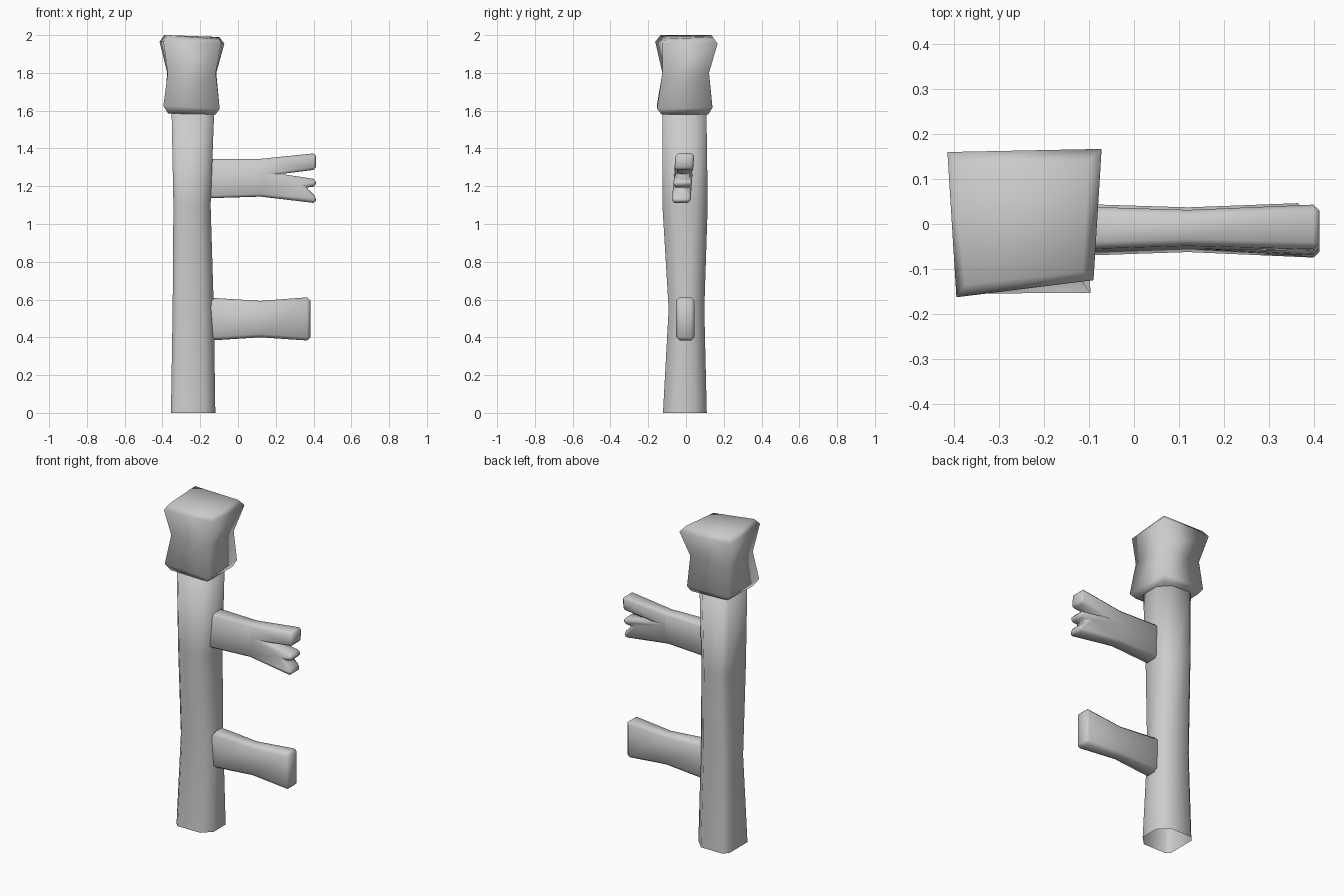
import bpy

if "Cube" in bpy.data.objects:
    bpy.data.objects.remove(bpy.data.objects["Cube"])


def make(name, verts, faces, bevel=0.0):
    me = bpy.data.meshes.new(name)
    me.from_pydata(verts, [], faces)
    me.update()
    me.polygons.foreach_set("use_smooth", [True] * len(me.polygons))
    ob = bpy.data.objects.new(name, me)
    bpy.context.collection.objects.link(ob)
    if bevel:
        m = ob.modifiers.new("soft_edges", 'BEVEL')
        m.width = bevel
        m.segments = 1
        m.limit_method = 'ANGLE'
        m.angle_limit = 0.7
    return ob


def loft(name, rings, cap_bottom=True, cap_top=True):
    n = len(rings[0])
    verts = [v for r in rings for v in r]
    faces = [(k * n + i, k * n + (i + 1) % n, (k + 1) * n + (i + 1) % n, (k + 1) * n + i)
             for k in range(len(rings) - 1) for i in range(n)]
    if cap_bottom:
        faces.append(tuple(reversed(range(n))))
    if cap_top:
        faces.append(tuple(range(len(verts) - n, len(verts))))
    return make(name, verts, faces)


def post_ring(z, x0, x1, y0, y1):
    # square with unevenly cut corners: front left, front right, back right, back left
    a, b, c, d = 0.025, 0.055, 0.06, 0.03
    return [(x0, y0 + a, z), (x0 + a, y0, z), (x1 - b, y0, z), (x1, y0 + b, z),
            (x1, y1 - c, z), (x1 - c, y1, z), (x0 + d, y1, z), (x0, y1 - d, z)]


def plank(name, pts, polys, yc, half, bevel):
    # outline in xz, thickness narrows at the middle column; polys are counter-clockwise from the front
    n = len(pts)
    verts = [(x, yc(z) + s * half(x), z) for s in (-1, 1) for x, z in pts]
    faces = [tuple(p) for p in polys] + [tuple(i + n for i in reversed(p)) for p in polys]
    edges = {(p[i], p[(i + 1) % len(p)]) for p in polys for i in range(len(p))}
    faces += [(b, a, a + n, b + n) for a, b in edges if (b, a) not in edges]
    return make(name, verts, faces, bevel)


def half(x):
    return 0.040 + 0.010 * min(1, abs(x - 0.12) / 0.25)


# Post, open at the bottom
loft("post", [post_ring(*r) for r in (
    (0.0, -0.355, -0.12, -0.122, 0.11),
    (0.55, -0.346, -0.128, -0.092, 0.097),
    (1.1, -0.342, -0.145, -0.125, 0.115),
    (1.62, -0.352, -0.125, -0.125, 0.108))], cap_bottom=False)

# Flared post cap: corners run front left, front right, back right, back left
loft("post_cap", [
    [(-0.37, -0.132, 1.585), (-0.118, -0.13, 1.58), (-0.118, 0.118, 1.58), (-0.37, 0.118, 1.59)],
    [(-0.395, -0.155, 1.625), (-0.097, -0.153, 1.61), (-0.105, 0.14, 1.615), (-0.39, 0.14, 1.62)],
    [(-0.372, -0.125, 1.80), (-0.118, -0.125, 1.80), (-0.115, 0.122, 1.80), (-0.375, 0.122, 1.80)],
    [(-0.395, -0.163, 1.965), (-0.09, -0.125, 1.955), (-0.072, 0.167, 1.955), (-0.415, 0.16, 1.965)],
    [(-0.375, -0.135, 2.0), (-0.115, -0.105, 1.98), (-0.10, 0.142, 1.99), (-0.39, 0.135, 2.0)]])

# Lower plank
plank("lower_plank",
      [(-0.20, 0.38), (0.12, 0.40), (0.383, 0.382), (0.383, 0.613), (0.12, 0.593), (-0.20, 0.613)],
      [(0, 1, 4, 5), (1, 2, 3, 4)], lambda z: -0.003, half, 0.018)

# Upper plank with a splintered end
plank("broken_plank",
      [(-0.20, 1.135), (0.12, 1.145), (0.413, 1.11), (0.413, 1.145), (0.36, 1.195), (0.413, 1.198),
       (0.413, 1.237), (0.23, 1.265), (0.413, 1.288), (0.413, 1.375), (0.12, 1.345), (-0.20, 1.345)],
      [(0, 1, 10, 11), (1, 2, 3, 4), (1, 4, 5, 6, 7, 10), (10, 7, 8, 9)],
      lambda z: -0.016 + 0.08 * (z - 1.24), half, 0.014)
